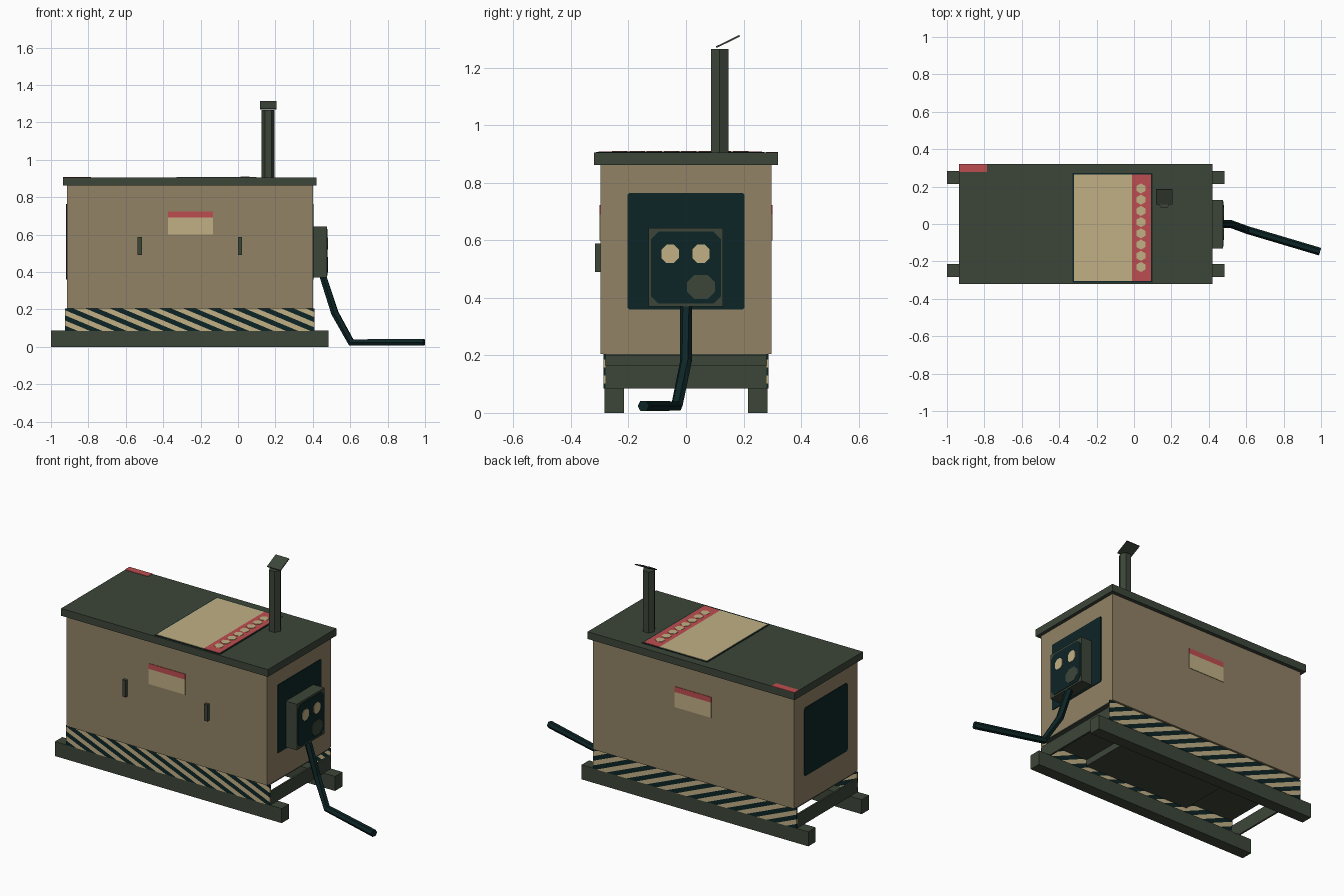
import bpy, bmesh, math
from mathutils import Vector

if "Cube" in bpy.data.objects:
    bpy.data.objects.remove(bpy.data.objects["Cube"])


def mat(name, rgb):
    m = bpy.data.materials.new(name)
    m.diffuse_color = (*rgb, 1)
    m.use_nodes = True
    m.node_tree.nodes["Principled BSDF"].inputs["Base Color"].default_value = m.diffuse_color
    return m


TAN = mat("tan_paint", (0.285, 0.223, 0.133))
CREAM = mat("cream_paint", (0.535, 0.435, 0.235))
GREEN = mat("dark_green", (0.046, 0.061, 0.041))
TEAL = mat("black_teal", (0.004, 0.018, 0.019))
RED = mat("faded_red", (0.515, 0.076, 0.080))


def finish(name, bm, *mats):
    bmesh.ops.recalc_face_normals(bm, faces=bm.faces)
    me = bpy.data.meshes.new(name)
    bm.to_mesh(me)
    bm.free()
    for m in mats:
        me.materials.append(m)
    ob = bpy.data.objects.new(name, me)
    bpy.context.collection.objects.link(ob)
    return ob


def box_bm(x, y, z):
    """Box from (min, max) ranges."""
    bm = bmesh.new()
    bmesh.ops.create_cube(bm, size=1)
    for v in bm.verts:
        v.co = Vector([r[0] + (c + 0.5) * (r[1] - r[0]) for c, r in zip(v.co, (x, y, z))])
    return bm


def box(name, x, y, z, m):
    return finish(name, box_bm(x, y, z), m)


def end_plate(name, x0, x1, yc, zc, w, h, cut, m):
    """Plate facing along x with cut corners."""
    a, b = w / 2, h / 2
    pts = [(-a + cut, -b), (a - cut, -b), (a, -b + cut), (a, b - cut),
           (a - cut, b), (-a + cut, b), (-a, b - cut), (-a, -b + cut)]
    bm = bmesh.new()
    f = bm.faces.new([bm.verts.new((x0, yc + p, zc + q)) for p, q in pts])
    r = bmesh.ops.extrude_face_region(bm, geom=[f])
    bmesh.ops.translate(bm, vec=(x1 - x0, 0, 0),
                        verts=[g for g in r["geom"] if isinstance(g, bmesh.types.BMVert)])
    return finish(name, bm, m)


def cylinder(name, radius, depth, sides, loc, m, turn=0.0):
    bm = bmesh.new()
    bmesh.ops.create_cone(bm, cap_ends=True, segments=sides, radius1=radius,
                          radius2=radius, depth=depth)
    ob = finish(name, bm, m)
    ob.location = loc
    ob.rotation_euler.z = turn
    return ob


# housing, floor and roof
box("housing", (-0.915, 0.40), (-0.298, 0.298), (0.205, 0.862), TAN)
box("floor_plate", (-0.915, 0.40), (-0.284, 0.284), (0.198, 0.206), GREEN)
box("under_tray", (-0.60, 0.10), (-0.282, 0.282), (0.16, 0.20), GREEN)
box("roof", (-0.935, 0.42), (-0.32, 0.32), (0.862, 0.905), GREEN)

# skids and hazard striped skirts, one per long side
SLOPE, HALF = 0.42, 0.0275
for side, s in (("front", -1), ("back", 1)):
    box(side + "_skid", (-1.0, 0.485), sorted((s * 0.215, s * 0.284)), (0, 0.086), GREEN)
    bm = box_bm((-0.925, 0.41), sorted((s * 0.279, s * 0.286)), (0.085, 0.205))
    for k in range(-14, 16):
        bmesh.ops.bisect_plane(bm, geom=bm.verts[:] + bm.edges[:] + bm.faces[:],
                               plane_co=(0, 0, k * HALF), plane_no=(SLOPE, 0, 1))
    for f in bm.faces:
        c = f.calc_center_median()
        f.material_index = math.floor((c.z + SLOPE * c.x) / HALF) % 2
    finish(side + "_striped_skirt", bm, CREAM, TEAL)

# cross members and dark end panels
for name, x in (("left", -0.925), ("right", 0.40)):
    box(name + "_cross_member", (x, x + 0.01), (-0.28, 0.28), (0.085, 0.165), GREEN)
end_plate("left_vent_panel", -0.915, -0.919, 0, 0.562, 0.408, 0.404, 0.012, TEAL)
end_plate("right_vent_panel", 0.40, 0.404, 0, 0.562, 0.408, 0.404, 0.006, TEAL)

# warning labels on both long sides
for side, s in (("front", -1), ("back", 1)):
    yr = sorted((s * 0.297, s * 0.301))
    box(side + "_label", (-0.375, -0.135), yr, (0.60, 0.69), CREAM)
    box(side + "_label_band", (-0.375, -0.135), yr, (0.69, 0.722), RED)

# door handles
for i, x in enumerate((-0.525, 0.01)):
    box(f"door_handle_{i + 1}", (x - 0.011, x + 0.011), (-0.317, -0.29), (0.49, 0.588), GREEN)

# roof decals
box("roof_decal_border", (-0.33, 0.10), (-0.312, 0.272), (0.904, 0.907), TEAL)
box("roof_decal_field", (-0.322, -0.012), (-0.304, 0.264), (0.905, 0.909), CREAM)
box("roof_decal_band", (-0.012, 0.092), (-0.304, 0.264), (0.905, 0.909), RED)
for i in range(8):
    cylinder(f"roof_decal_dot_{i + 1}", 0.027, 0.004, 6, (0.037, 0.19 - i * 0.06, 0.909), CREAM)
box("roof_corner_patch", (-0.935, -0.785), (0.278, 0.32), (0.904, 0.907), RED)

# exhaust stack with tilted flap
cylinder("exhaust_stack", 0.035, 0.365, 6, (0.161, 0.117, 1.083), GREEN, math.radians(30))
flap = box("exhaust_flap", (-0.044, 0.044), (-0.045, 0.045), (-0.003, 0.003), GREEN)
flap.location = (0.161, 0.146, 1.291)
flap.rotation_euler.x = math.radians(26)

# control box with dials and socket
box("control_box", (0.40, 0.476), (-0.13, 0.128), (0.37, 0.642), GREEN)
end_plate("control_face", 0.476, 0.479, 0, 0.505, 0.242, 0.25, 0.025, TEAL)
for i, y in enumerate((-0.055, 0.052)):
    end_plate(f"dial_{i + 1}", 0.479, 0.482, y, 0.553, 0.06, 0.064, 0.017, CREAM)
end_plate("socket", 0.479, 0.482, 0.052, 0.438, 0.098, 0.084, 0.026, GREEN)

# power cable: hexagonal sweep along a bent path
path = [Vector(p) for p in ((0.45, 0, 0.39), (0.518, 0, 0.18), (0.605, -0.032, 0.024),
                            (0.995, -0.148, 0.024))]
bm = bmesh.new()
rings = []
for i, p in enumerate(path):
    d_in = (p - path[max(i - 1, 0)]).normalized()
    d_out = (path[min(i + 1, 3)] - p).normalized()
    t = (d_in + d_out).normalized()
    side = t.cross(Vector((0, 0, 1))).normalized()
    up = side.cross(t)
    rings.append([bm.verts.new(p + 0.021 * (side * math.cos(k * math.pi / 3)
                                            + up * math.sin(k * math.pi / 3))) for k in range(6)])
for a, b in zip(rings, rings[1:]):
    for k in range(6):
        bm.faces.new((a[k], a[(k + 1) % 6], b[(k + 1) % 6], b[k]))
bm.faces.new(rings[0])
bm.faces.new(rings[-1])
finish("power_cable", bm, TEAL)
